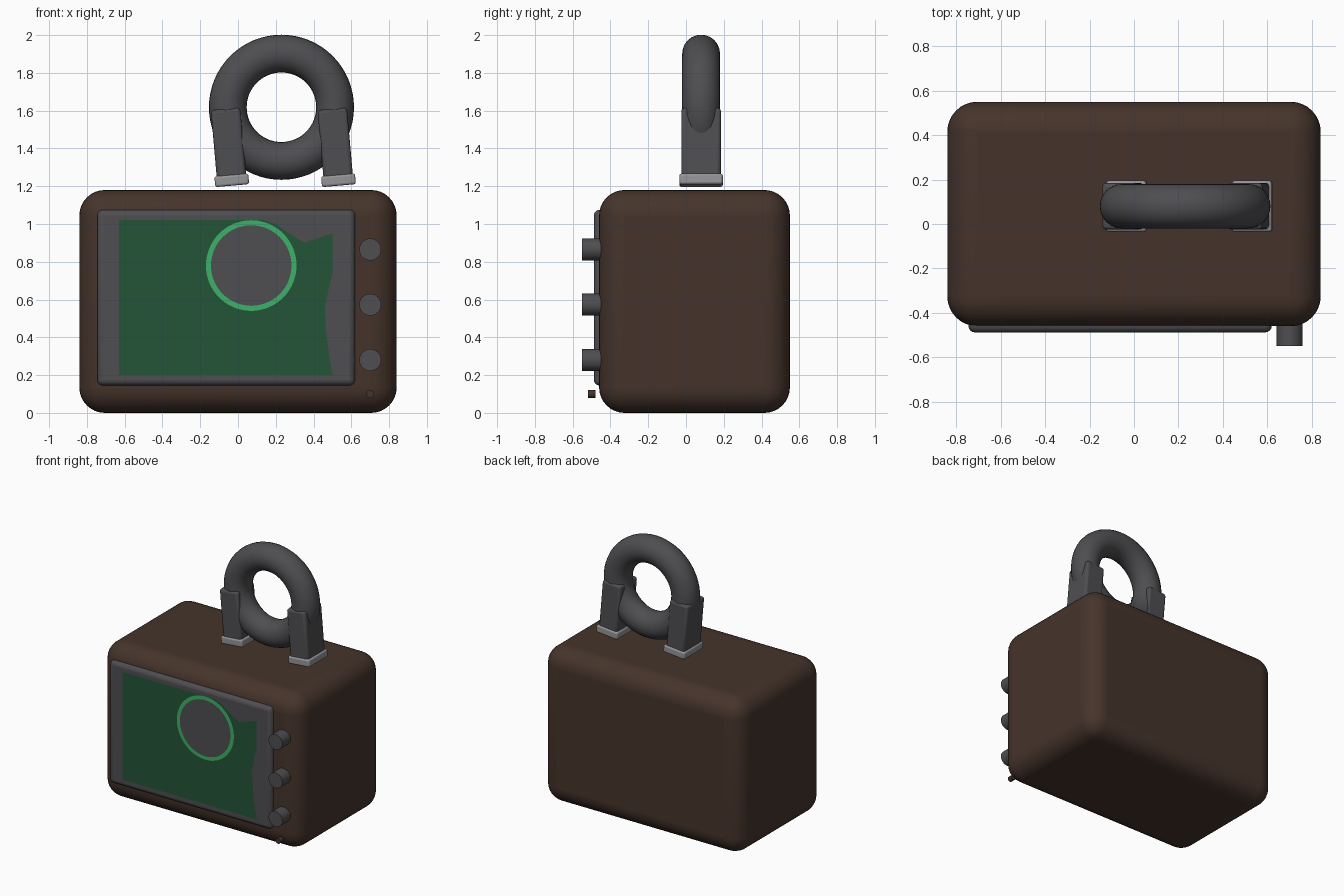
import bpy
import math
from mathutils import Matrix, Vector

cube = bpy.data.objects.get("Cube")
if cube:
    bpy.data.objects.remove(cube, do_unlink=True)


def material(name, rgb):
    m = bpy.data.materials.new(name)
    m.use_nodes = True
    m.diffuse_color = (*rgb, 1)
    m.node_tree.nodes["Principled BSDF"].inputs["Base Color"].default_value = (*rgb, 1)
    return m


BROWN = material("dark brown", (0.06, 0.034, 0.024))
GREY = material("dark grey", (0.077, 0.074, 0.08))
SILVER = material("light grey", (0.3, 0.3, 0.31))
SCREEN = material("dark green", (0.017, 0.088, 0.037))
GLOW = material("bright green", (0.045, 0.44, 0.14))


def finish(obj, name, mat, bevel=0, segments=4):
    obj.name = name
    obj.data.materials.append(mat)
    if bevel:
        mod = obj.modifiers.new("Rounding", "BEVEL")
        mod.width, mod.segments = bevel, segments
    bpy.ops.object.shade_smooth_by_angle(angle=math.radians(35))
    return obj


def box(name, low, high, mat, bevel=0, segments=4):
    low, high = Vector(low), Vector(high)
    bpy.ops.mesh.primitive_cube_add(size=1, location=(low + high) / 2)
    obj = bpy.context.object
    obj.data.transform(Matrix.Diagonal((*(high - low), 1)))
    return finish(obj, name, mat, bevel, segments)


def knob(name, x, z, radius, front, back, mat):
    bpy.ops.mesh.primitive_cylinder_add(
        vertices=32, radius=radius, depth=back - front,
        location=(x, (front + back) / 2, z), rotation=(math.pi / 2, 0, 0))
    return finish(bpy.context.object, name, mat)


def plate(name, outline, y, mat):
    # Flat panel facing the front, outline given counterclockwise in x and z
    mesh = bpy.data.meshes.new(name)
    mesh.from_pydata([(x, y, z) for x, z in outline], [], [range(len(outline))])
    mesh.materials.append(mat)
    obj = bpy.data.objects.new(name, mesh)
    bpy.context.collection.objects.link(obj)


def circle(radius, n=64):
    return [(0.07 + radius * math.cos(2 * math.pi * i / n),
             0.78 + radius * math.sin(2 * math.pi * i / n)) for i in range(n)]


# Cabinet and screen surround
box("cabinet", (-0.84, -0.46, 0), (0.84, 0.55, 1.18), BROWN, 0.135, 8)
box("screen_surround", (-0.745, -0.488, 0.145), (0.62, -0.40, 1.075), GREY, 0.03)

# Screen with a wavy right edge, and the round dial on it
plate("screen", [(-0.63, 0.2), (0.5, 0.2), (0.48, 0.32), (0.465, 0.44), (0.46, 0.56),
                 (0.48, 0.66), (0.5, 0.74), (0.5, 0.95), (0.35, 0.9), (0.27, 0.95),
                 (0.2, 1.0), (0.14, 1.02), (-0.63, 1.02)], -0.490, SCREEN)
plate("dial_ring", circle(0.24), -0.492, GLOW)
plate("dial_face", circle(0.213), -0.494, GREY)

# Control knobs and indicator
for i, z in enumerate((0.28, 0.573, 0.865)):
    knob(f"knob_{i + 1}", 0.70, z, 0.058, -0.55, -0.44, GREY)
knob("indicator", 0.70, 0.10, 0.02, -0.52, -0.48, BROWN)

# Ring handle
bpy.ops.mesh.primitive_torus_add(
    major_radius=0.284, minor_radius=0.1, major_segments=64, minor_segments=24,
    location=(0.23, 0.08, 1.618), rotation=(math.pi / 2, 0, 0))
finish(bpy.context.object, "handle_ring", GREY)

# Leaning handle legs with their feet
for side, x in (("right", -0.05), ("left", 0.515)):
    leg = box(f"handle_leg_{side}", (x - 0.078, -0.025, 1.24), (x + 0.078, 0.185, 1.61), GREY, 0.018, 3)
    foot = box(f"handle_foot_{side}", (x - 0.073, -0.035, 1.203), (x + 0.107, 0.195, 1.26), SILVER, 0.012, 3)
    for part in (leg, foot):
        part.rotation_euler.y = math.radians(-5)
